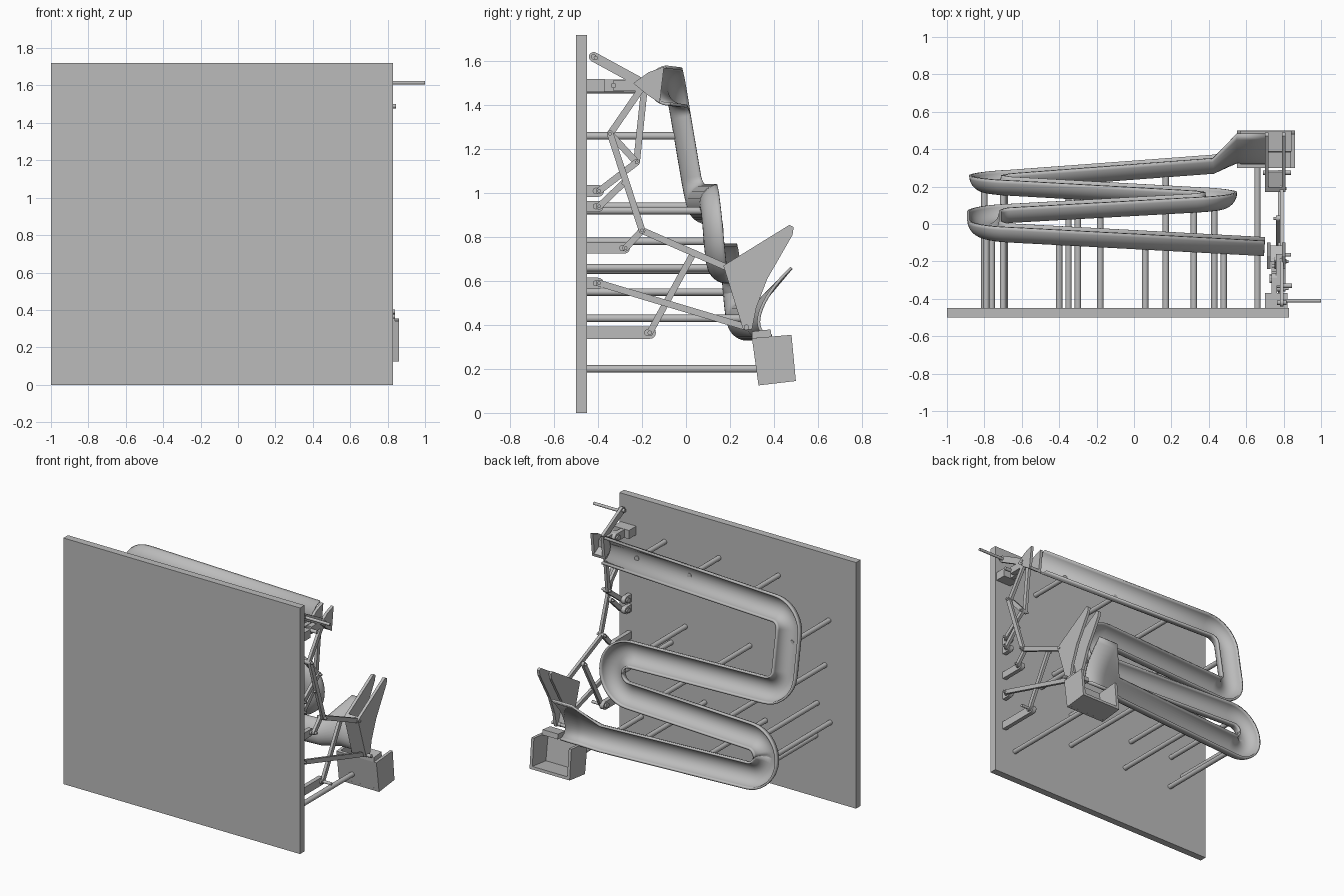
import bpy, bmesh, math
from mathutils import Vector
from mathutils.geometry import interpolate_bezier

cube = bpy.data.objects.get("Cube")
if cube:
    bpy.data.objects.remove(cube, do_unlink=True)

GREY = (0.5, 0.5, 0.5, 1)
grey = bpy.data.materials.new("plain grey")
grey.use_nodes = True
grey.diffuse_color = GREY
grey.node_tree.nodes["Principled BSDF"].inputs["Base Color"].default_value = GREY


def finish(name, bm, smooth=False):
    bmesh.ops.recalc_face_normals(bm, faces=bm.faces)
    mesh = bpy.data.meshes.new(name)
    bm.to_mesh(mesh)
    bm.free()
    mesh.materials.append(grey)
    obj = bpy.data.objects.new(name, mesh)
    bpy.context.collection.objects.link(obj)
    if smooth:
        bpy.ops.object.select_all(action='DESELECT')
        obj.select_set(True)
        bpy.context.view_layer.objects.active = obj
        bpy.ops.object.shade_smooth_by_angle(angle=math.radians(40))
    return obj


def plate(name, outline, x0, x1, smooth=False):
    """Side outline in (y, z), extruded from x0 to x1."""
    bm = bmesh.new()
    face = bm.faces.new([bm.verts.new((x0, y, z)) for y, z in outline])
    new = bmesh.ops.extrude_face_region(bm, geom=[face])["geom"]
    verts = [v for v in new if isinstance(v, bmesh.types.BMVert)]
    bmesh.ops.translate(bm, verts=verts, vec=(x1 - x0, 0, 0))
    return finish(name, bm, smooth)


def box(name, x0, x1, y0, y1, z0, z1):
    return plate(name, [(y0, z0), (y1, z0), (y1, z1), (y0, z1)], x0, x1)


def rod(name, a, b, r):
    a, b = Vector(a), Vector(b)
    bm = bmesh.new()
    bmesh.ops.create_cone(bm, cap_ends=True, segments=16, radius1=r, radius2=r,
                          depth=(b - a).length)
    turn = (b - a).to_track_quat('Z', 'Y').to_matrix().to_4x4()
    bmesh.ops.transform(bm, matrix=turn, verts=bm.verts)
    bmesh.ops.translate(bm, verts=bm.verts, vec=(a + b) / 2)
    return finish(name, bm, True)


def link(name, a, b, x, w=0.015, t=0.02):
    """Flat bar with round ends between two (y, z) pivots, and a pin at each."""
    ang = math.atan2(b[1] - a[1], b[0] - a[0])
    pts = []
    for end, start in ((b, ang - math.pi / 2), (a, ang + math.pi / 2)):
        for i in range(9):
            q = start + math.pi * i / 8
            pts.append((end[0] + w * math.cos(q), end[1] + w * math.sin(q)))
    plate(name, pts, x - t / 2, x + t / 2, True)
    for y, z in (a, b):
        rod(name + "_pin", (x - 0.025, y, z), (x + 0.025, y, z), w * 0.55)


# Backing board
box("board", -1, 0.83, -0.5, -0.45, 0, 1.72)

# Half-pipe track: winding centre line with rounded corners
R = 0.085
FILLET = 0.13
corners = [Vector(p) for p in (
    (0.7, -0.08, 1.49), (-0.8, 0, 1.48), (-0.8, 0.09, 0.95), (0.46, 0.16, 0.95),
    (0.46, 0.18, 0.68), (-0.79, 0.25, 0.68), (-0.79, 0.27, 0.42), (0.42, 0.36, 0.42))]
path = [corners[0]]
for p, c, n in zip(corners, corners[1:], corners[2:]):
    a = c + (p - c).normalized() * FILLET
    b = c + (n - c).normalized() * FILLET
    path += interpolate_bezier(a, a.lerp(c, 0.55), b.lerp(c, 0.55), b, 10)
path.append(corners[-1])

STEPS = 16
opening = Vector((0, 1, 0.12)).normalized()
rings = []
for i, p in enumerate(path):
    t = (path[min(i + 1, len(path) - 1)] - path[max(i - 1, 0)]).normalized()
    side = opening.cross(t).normalized()
    n = t.cross(side)
    rings.append([p + R * (math.sin(q) * side - math.cos(q) * n)
                  for q in (math.pi * (k / STEPS - 0.5) for k in range(STEPS + 1))])

# The end of the track flares into a curved deflector
lip = interpolate_bezier(Vector((0, 0.48, 0.66)), Vector((0, 0.33, 0.52)),
                         Vector((0, 0.28, 0.36)), Vector((0, 0.39, 0.35)), STEPS + 1)
for x in (0.55, 0.7):
    rings.append([Vector((x, v.y, v.z)) for v in lip])

bm = bmesh.new()
rows = [[bm.verts.new(v) for v in ring] for ring in rings]
for r0, r1 in zip(rows, rows[1:]):
    for k in range(STEPS):
        bm.faces.new((r0[k], r0[k + 1], r1[k + 1], r1[k]))
track = finish("track", bm, True)
wall = track.modifiers.new("wall", 'SOLIDIFY')
wall.thickness = 0.014
wall.offset = 0

# Support rods from the board to the track: x, z, end y
for x, z, y in ((0.48, 1.47, -0.14), (0.06, 1.47, -0.12), (-0.4, 1.47, -0.1),
                (-0.79, 1.26, -0.04), (-0.76, 0.94, 0.01), (-0.18, 0.92, 0.04),
                (0.32, 0.92, 0.07), (0.43, 0.78, 0.09), (0.17, 0.66, 0.11),
                (-0.35, 0.65, 0.14), (-0.7, 0.66, 0.16), (-0.8, 0.55, 0.18),
                (-0.69, 0.43, 0.18), (-0.3, 0.43, 0.22), (0.17, 0.43, 0.26),
                (0.66, 0.2, 0.33)):
    rod("support_rod", (x, -0.46, z), (x, y, z), 0.017)

# Catch bin, open at the top and at the back
plate("bin_left_side", [(0.3, 0.34), (0.48, 0.355), (0.5, 0.145), (0.33, 0.125)], 0.84, 0.86)
plate("bin_right_side", [(0.3, 0.34), (0.48, 0.355), (0.5, 0.145), (0.33, 0.125)], 0.55, 0.57)
plate("bin_floor", [(0.33, 0.125), (0.5, 0.145), (0.498, 0.165), (0.327, 0.145)], 0.56, 0.85)
plate("bin_front", [(0.3, 0.34), (0.32, 0.342), (0.35, 0.127), (0.33, 0.125)], 0.56, 0.85)
plate("bin_hook", [(0.3, 0.34), (0.39, 0.345), (0.385, 0.38), (0.3, 0.37)], 0.72, 0.84)

# Tipping scoop: two fan-shaped cheeks joined by a panel
fan = [(0.17, 0.67), (0.47, 0.855), (0.49, 0.845), (0.485, 0.81), (0.37, 0.61),
       (0.32, 0.48), (0.3, 0.38), (0.26, 0.38)]
for name, x in (("left", 0.79), ("right", 0.7)):
    plate("scoop_cheek_" + name, fan, x, x + 0.02)
plate("scoop_panel", [(0.17, 0.67), (0.195, 0.685), (0.285, 0.38), (0.26, 0.38)], 0.71, 0.8)

# Brackets on the board: height, reach in y, half height
for z, y, h in ((1.49, -0.29, 0.028), (1.01, -0.4, 0.027), (0.94, -0.4, 0.025),
                (0.75, -0.28, 0.025), (0.59, -0.4, 0.025), (0.365, -0.165, 0.028)):
    box("bracket_arm", 0.735, 0.765, -0.46, y, z - h, z + h)
    link("bracket_end", (y - 0.01, z), (y, z), 0.75, h, 0.03)
box("bracket_base", 0.7, 0.82, -0.46, -0.37, 1.46, 1.52)

# Crank handle
link("handle_arm", (-0.42, 1.62), (-0.2, 1.5), 0.79, 0.022)
rod("handle_grip", (0.78, -0.41, 1.615), (1, -0.41, 1.615), 0.01)
rod("handle_axle", (0.74, -0.33, 1.49), (0.845, -0.33, 1.49), 0.012)
box("handle_shaft", 0.76, 0.8, -0.33, -0.16, 1.465, 1.515)

# Spoon that meets the top of the track
spoon = [(-0.24, 1.5), (-0.17, 1.55), (-0.1, 1.575), (-0.12, 1.41), (-0.18, 1.45)]
plate("spoon_cheek_left", spoon, 0.79, 0.81)
plate("spoon_cheek_right", spoon, 0.71, 0.73)
plate("spoon_floor", [(-0.2, 1.465), (-0.12, 1.41), (-0.115, 1.43), (-0.2, 1.485)], 0.72, 0.8)

# Linkage from the handle down to the scoop
for a, b, x in (((-0.2, 1.48), (-0.345, 1.27), 0.79), ((-0.19, 1.47), (-0.225, 1.14), 0.76),
                ((-0.345, 1.27), (-0.225, 1.14), 0.77), ((-0.225, 1.14), (-0.395, 1.01), 0.78),
                ((-0.345, 1.27), (-0.2, 0.83), 0.8), ((-0.285, 1.045), (-0.395, 0.94), 0.78),
                ((-0.275, 0.75), (-0.2, 0.83), 0.78), ((-0.2, 0.83), (0.19, 0.66), 0.79),
                ((0.03, 0.72), (-0.165, 0.365), 0.77), ((-0.395, 0.59), (0.275, 0.39), 0.78)):
    link("linkage_bar", a, b, x)
rod("lower_axle", (0.74, -0.165, 0.365), (0.84, -0.165, 0.365), 0.01)
rod("scoop_axle", (0.69, 0.275, 0.39), (0.84, 0.275, 0.39), 0.012)
